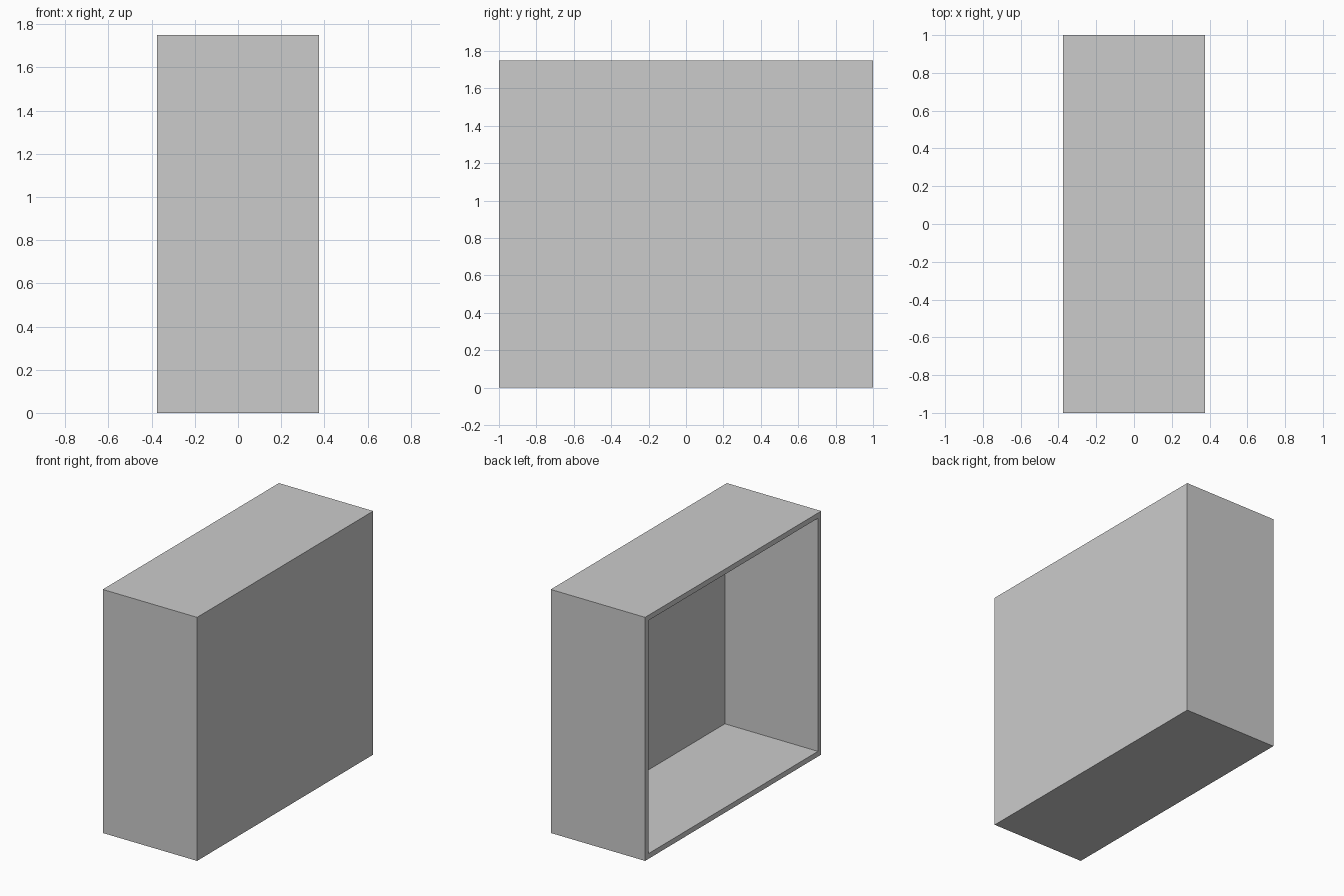
import bpy, bmesh
from mathutils import Matrix, Vector

if "Cube" in bpy.data.objects:
    bpy.data.objects.remove(bpy.data.objects["Cube"])

WIDTH, DEPTH, HEIGHT = 0.75, 2.0, 1.75   # x, y, z
WALL, BACK = 0.0375, 0.01                # frame thickness, closed panel thickness

bm = bmesh.new()

# Outer block standing on the ground
bmesh.ops.create_cube(bm, size=1.0, matrix=Matrix.Translation((0, 0, HEIGHT / 2))
                      @ Matrix.Diagonal((WIDTH, DEPTH, HEIGHT, 1)))

# Rim around the open -x side
bm.normal_update()
opening = min(bm.faces, key=lambda f: f.calc_center_median().x)
bmesh.ops.inset_region(bm, faces=[opening], thickness=WALL, use_even_offset=True)

# Hollow interior, pushed in to the thin +x panel
ext = bmesh.ops.extrude_discrete_faces(bm, faces=[opening])
bmesh.ops.translate(bm, verts=ext["faces"][0].verts, vec=Vector((WIDTH - BACK, 0, 0)))
bmesh.ops.recalc_face_normals(bm, faces=bm.faces)

mesh = bpy.data.meshes.new("open_box_cabinet")
bm.to_mesh(mesh)
bm.free()
bpy.context.collection.objects.link(bpy.data.objects.new("open_box_cabinet", mesh))
